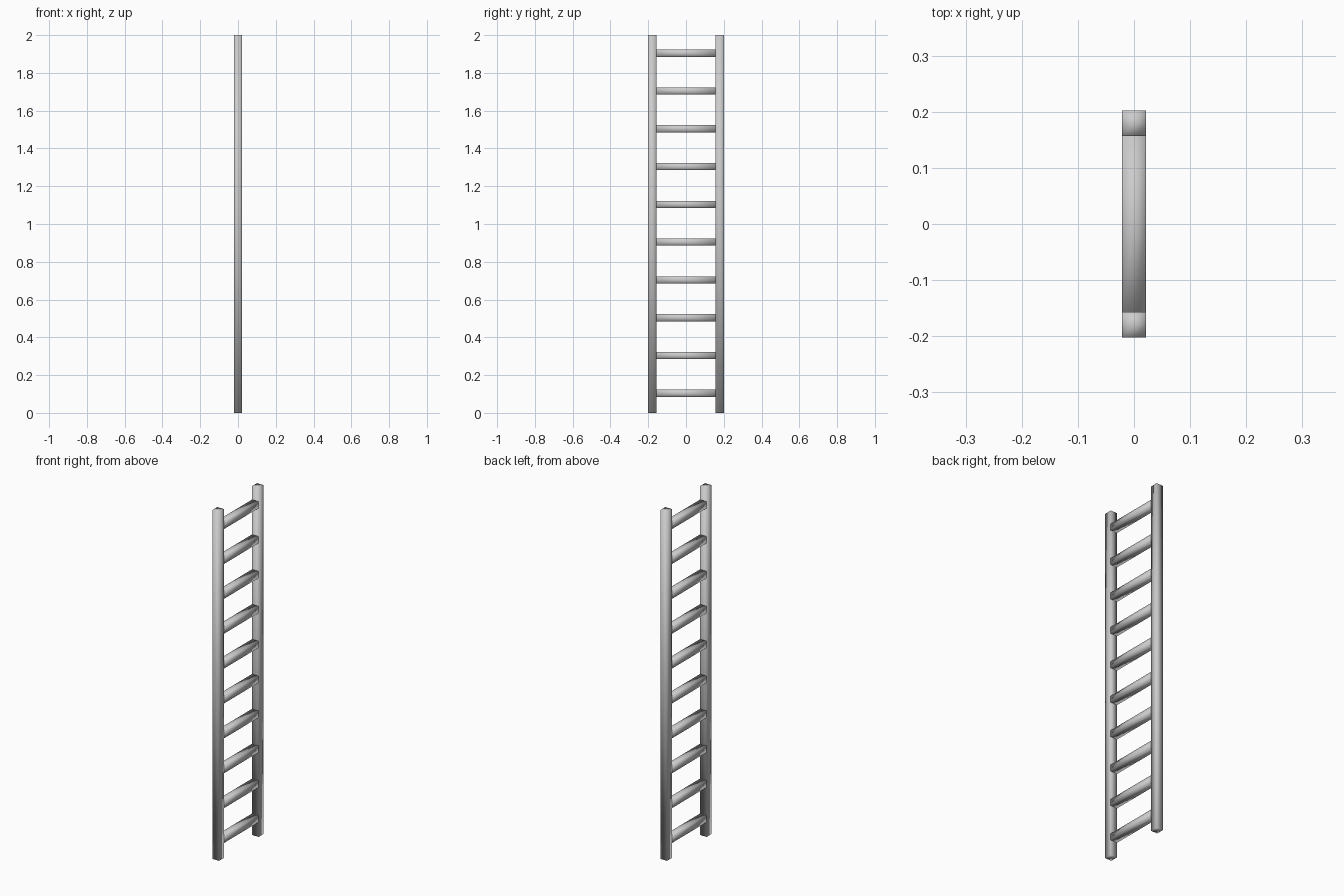
import bpy, bmesh
from mathutils import Vector

if "Cube" in bpy.data.objects:
    bpy.data.objects.remove(bpy.data.objects["Cube"])


def smooth_box(name, size, centre):
    """Box with every face split in half and soft shading across its edges."""
    bm = bmesh.new()
    bmesh.ops.create_cube(bm, size=1)
    bmesh.ops.subdivide_edges(bm, edges=bm.edges[:], cuts=1, use_grid_fill=True)
    bmesh.ops.scale(bm, vec=Vector(size), verts=bm.verts)
    for f in bm.faces:
        f.smooth = True
    mesh = bpy.data.meshes.new(name)
    bm.to_mesh(mesh)
    bm.free()
    obj = bpy.data.objects.new(name, mesh)
    obj.location = centre
    bpy.context.collection.objects.link(obj)
    return obj


DEPTH = 0.042      # ladder thickness along x
RAIL_W = 0.045     # rail width along y
HALF = 0.202       # outer half width
RUNG_H = 0.038

# two upright rails
for side, label in ((-1, "front"), (1, "back")):
    smooth_box(label + "_rail", (DEPTH, RAIL_W, 2.0),
               (0, side * (HALF - RAIL_W / 2), 1.0))

# ten evenly spaced rungs, flush with the rails
for i in range(10):
    smooth_box(f"rung_{i + 1}", (DEPTH, 2 * (HALF - RAIL_W), RUNG_H),
               (0, 0, 0.104 + 0.2 * i))
